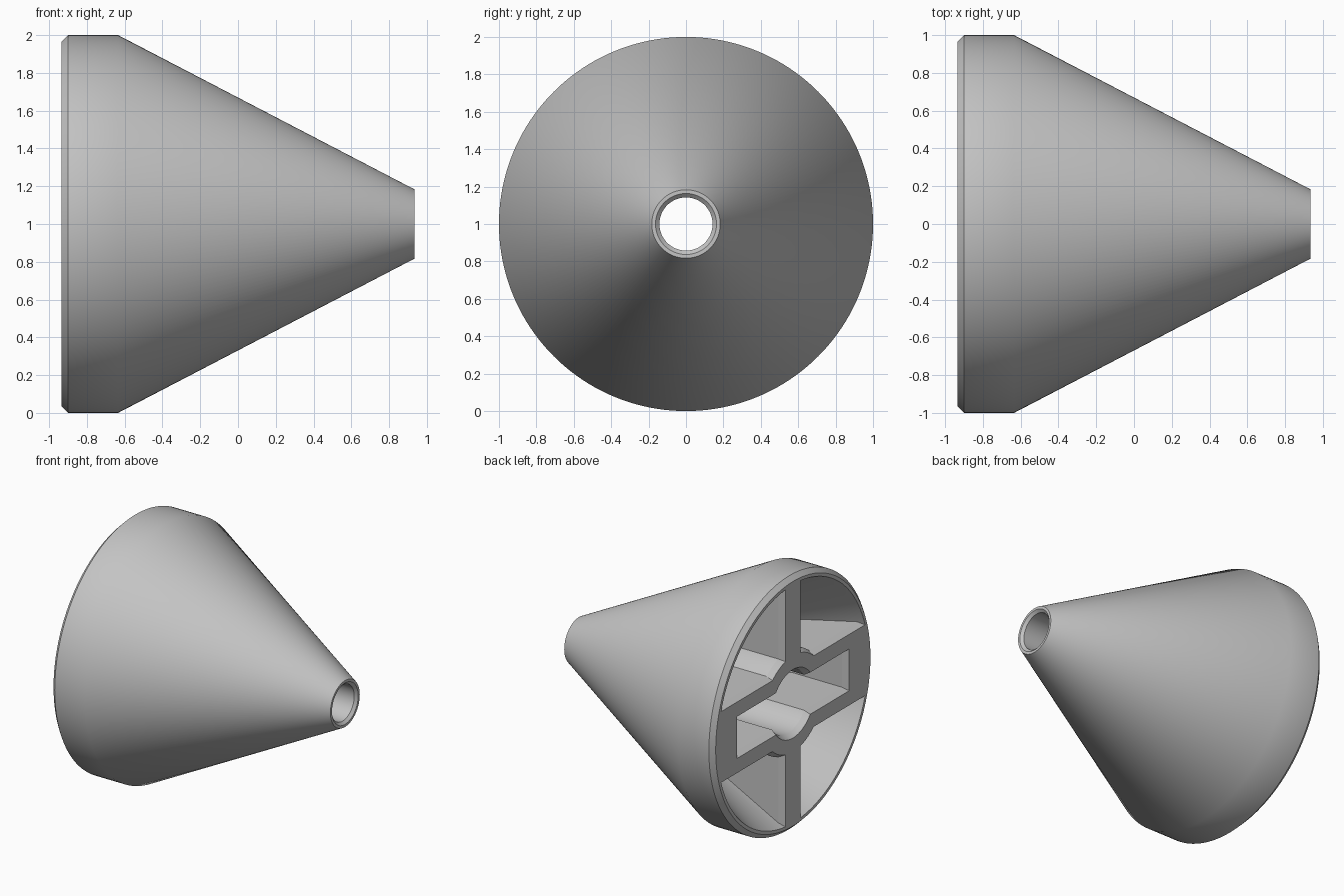
import bpy, bmesh, math

if "Cube" in bpy.data.objects:
    bpy.data.objects.remove(bpy.data.objects["Cube"])

grey = bpy.data.materials.new("mid_grey")
grey.use_nodes = True
grey.diffuse_color = (0.55, 0.55, 0.55, 1)
grey.node_tree.nodes["Principled BSDF"].inputs["Base Color"].default_value = grey.diffuse_color

AXIS = 1.0        # height of the turning axis
BACK = -0.935     # plane of the open end
LAND = -0.89      # depth at which the pocket walls have closed in
BEVEL = 0.025     # amount the pocket walls close in


def add_object(name, bm):
    bmesh.ops.remove_doubles(bm, verts=bm.verts, dist=1e-5)
    bmesh.ops.recalc_face_normals(bm, faces=bm.faces)
    mesh = bpy.data.meshes.new(name)
    bm.to_mesh(mesh)
    bm.free()
    mesh.materials.append(grey)
    obj = bpy.data.objects.new(name, mesh)
    obj.location.z = AXIS
    bpy.context.collection.objects.link(obj)
    return obj


def turned(name, profile, steps=160):
    """Revolve a closed (x, radius) outline around the x axis."""
    bm = bmesh.new()
    verts = [bm.verts.new((x, 0, r)) for x, r in profile]
    edges = [bm.edges.new((verts[i - 1], verts[i])) for i in range(len(verts))]
    bmesh.ops.spin(bm, geom=verts + edges, axis=(1, 0, 0), cent=(0, 0, 0),
                   angle=math.tau, steps=steps, use_merge=True)
    bmesh.ops.dissolve_degenerate(bm, dist=1e-5, edges=bm.edges)
    return add_object(name, bm)


def sections(x0, x1, grow):
    """Stations along x with the growth of the cross-section at each."""
    return [(x0, 0), (BACK, 0), (LAND, grow), (x1, grow)]


def peg(name, radius, x0, x1, grow):
    rings = [(x, radius + g) for x, g in sections(x0, x1, grow)]
    return turned(name, [(x0, 0)] + rings + [(x1, 0)], 96)


def block(name, half_y, half_z, x0, x1, grow):
    bm = bmesh.new()
    loops = []
    for x, g in sections(x0, x1, grow):
        y, z = half_y + g, half_z + g
        loops.append([bm.verts.new((x, sy * y, sz * z))
                      for sy, sz in ((1, 1), (-1, 1), (-1, -1), (1, -1))])
    for a, b in zip(loops, loops[1:]):
        for i in range(4):
            bm.faces.new((a[i - 1], a[i], b[i], b[i - 1]))
    bm.faces.new(loops[0])
    bm.faces.new(loops[-1])
    return add_object(name, bm)


def combine(target, tool, operation):
    mod = target.modifiers.new(tool.name, "BOOLEAN")
    mod.operation = operation
    mod.solver = "EXACT"
    mod.object = tool
    bpy.ops.object.select_all(action="DESELECT")
    bpy.context.view_layer.objects.active = target
    target.select_set(True)
    bpy.ops.object.modifier_apply(modifier=mod.name)
    bpy.data.objects.remove(tool)


# Hollow conical shell with chamfered rim and a narrow nose bore
cone_shell = turned("cone_shell", [
    (BACK, 0.965), (-0.9, 1.0), (-0.635, 1.0), (0.935, 0.183), (0.935, 0.163), (0.915, 0.142),
    (0.45, 0.142), (0.45, 0.26), (0.22, 0.26), (0.22, 0.34), (LAND, 0.94 - BEVEL), (BACK, 0.94)])

# Cross of ribs with a round boss in the middle
inner_ribs = block("inner_ribs", 1.2, 0.28, -1.2, 0.6, BEVEL)
combine(inner_ribs, block("upright_rib", 0.095, 1.2, -1.15, 0.55, BEVEL), "UNION")
combine(inner_ribs, peg("boss", 0.38, -1.1, 0.5, BEVEL), "UNION")

# Long slot and round socket
combine(inner_ribs, block("slot", 0.70, 0.165, -1.4, 0.8, -BEVEL), "DIFFERENCE")
combine(inner_ribs, peg("socket", 0.27, -1.5, 0.9, -BEVEL), "DIFFERENCE")

# Trim the ribs to the inside of the shell
core = turned("core", [(BACK, 0), (BACK, 0.95), (LAND, 0.925), (0.23, 0.345), (0.23, 0)])
combine(inner_ribs, core, "INTERSECT")

# Smooth shading with crisp edges
for obj in (cone_shell, inner_ribs):
    bpy.ops.object.select_all(action="DESELECT")
    bpy.context.view_layer.objects.active = obj
    obj.select_set(True)
    bpy.ops.object.shade_smooth_by_angle(angle=math.radians(28.5))
